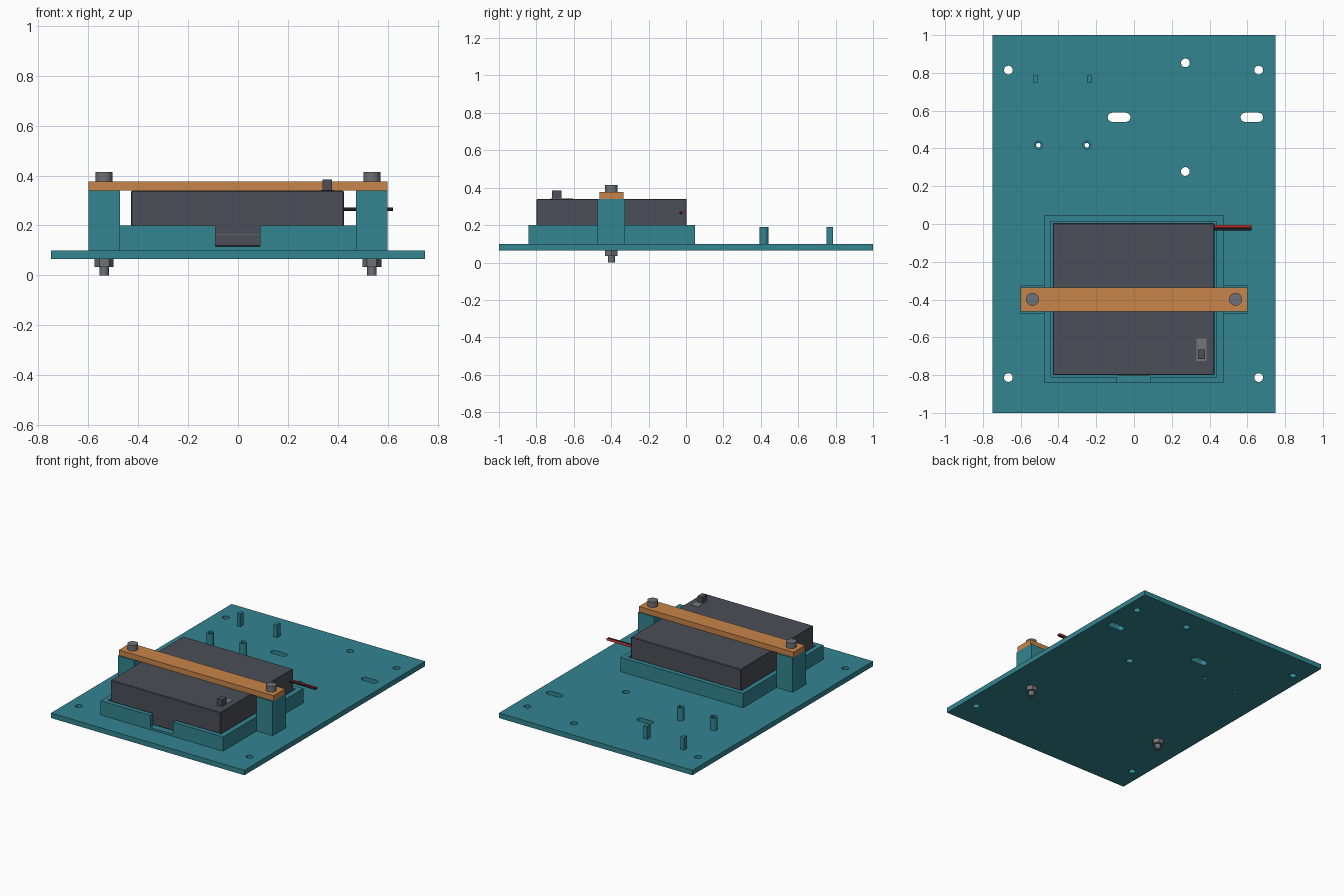
import bpy, math

if "Cube" in bpy.data.objects:
    bpy.data.objects.remove(bpy.data.objects["Cube"])


def material(name, rgb):
    m = bpy.data.materials.new(name)
    m.diffuse_color = (*rgb, 1)
    m.use_nodes = True
    m.node_tree.nodes["Principled BSDF"].inputs["Base Color"].default_value = m.diffuse_color
    return m


TEAL = material("teal plastic", (0.033, 0.235, 0.285))
ORANGE = material("orange plastic", (0.58, 0.235, 0.067))
DARK = material("dark grey plastic", (0.072, 0.077, 0.096))
GREY = material("light grey plastic", (0.18, 0.18, 0.19))
STEEL = material("steel", (0.155, 0.165, 0.18))
RED = material("red wire", (0.52, 0.03, 0.03))
BLACK = material("black wire", (0.012, 0.012, 0.014))


def finish(ob, name, mat):
    ob.name = name
    if mat:
        ob.data.materials.append(mat)
    return ob


def box(name, x0, x1, y0, y1, z0, z1, mat=None):
    bpy.ops.mesh.primitive_cube_add(size=1, location=((x0 + x1) / 2, (y0 + y1) / 2, (z0 + z1) / 2))
    ob = bpy.context.object
    ob.scale = (x1 - x0, y1 - y0, z1 - z0)
    bpy.ops.object.transform_apply(location=False, rotation=False, scale=True)
    return finish(ob, name, mat)


def cyl(name, x, y, z0, z1, r, mat=None, sides=32):
    bpy.ops.mesh.primitive_cylinder_add(vertices=sides, radius=r, depth=z1 - z0,
                                        location=(x, y, (z0 + z1) / 2))
    ob = bpy.context.object
    if sides > 8:
        bpy.ops.object.shade_smooth_by_angle()
    return finish(ob, name, mat)


def cut(target, cutters):
    for c in cutters:
        mod = target.modifiers.new("cut", 'BOOLEAN')
        mod.operation = 'DIFFERENCE'
        mod.solver = 'EXACT'
        mod.object = c
        bpy.context.view_layer.objects.active = target
        bpy.ops.object.modifier_apply(modifier=mod.name)
    for c in set(cutters):
        bpy.data.objects.remove(c)


# Base plate with round holes, slots and standoff bores
plate = box("base_plate", -0.75, 0.75, -1, 1, 0.065, 0.1, TEAL)
holes = [(-0.665, 0.815), (0.66, 0.815), (-0.665, -0.813), (0.66, -0.813), (0.272, 0.853), (0.272, 0.278)]
cutters = [cyl("hole_cutter", x, y, 0, 0.3, 0.023) for x, y in holes]
for x in (-0.079, 0.624):
    cutters.append(box("slot_cutter", x - 0.036, x + 0.036, 0.541, 0.589, 0, 0.3))
    cutters += [cyl("slot_end_cutter", x + s * 0.036, 0.565, 0, 0.3, 0.024) for s in (-1, 1)]
STANDOFFS = [(-0.506, 0.417), (-0.25, 0.417)]
cutters += [cyl("bore_cutter", x, y, 0, 0.3, 0.012, sides=24) for x, y in STANDOFFS]
cut(plate, cutters)

# Hollow standoffs and square pegs for a circuit board
for x, y in STANDOFFS:
    standoff = cyl("standoff", x, y, 0.1, 0.19, 0.024, TEAL)
    cut(standoff, [cyl("bore_cutter", x, y, 0, 0.3, 0.012, sides=24)])
for x in (-0.521, -0.235):
    box("locating_peg", x - 0.013, x + 0.013, 0.75, 0.786, 0.1, 0.19, TEAL)

# Open tray with a notch in the front wall
tray = box("battery_tray", -0.475, 0.475, -0.843, 0.047, 0.1, 0.2, TEAL)
cut(tray, [box("cavity_cutter", -0.441, 0.438, -0.811, 0.014, 0.115, 0.3),
           box("notch_cutter", -0.09, 0.088, -0.9, -0.7, 0.115, 0.3)])

# Battery case with a split line seen through the notch
case = box("battery_case", -0.429, 0.425, -0.8, 0.004, 0.115, 0.34, DARK)
bev = case.modifiers.new("edge", 'BEVEL')
bev.width = 0.004
bev.segments = 1
box("case_seam", -0.088, 0.086, -0.802, -0.799, 0.163, 0.166, GREY)

# Power switch
box("switch_plate", 0.332, 0.384, -0.724, -0.605, 0.338, 0.342, GREY)
box("switch_slider", 0.339, 0.377, -0.716, -0.665, 0.34, 0.384, DARK)

# Power leads
for name, y, mat in (("red_lead", -0.013, RED), ("black_lead", -0.028, BLACK)):
    lead = cyl(name, 0.522, y, 0.165, 0.365, 0.0075, mat, 16)
    lead.location.z = 0.265
    lead.rotation_euler.y = math.pi / 2

# Clamp posts, strap, bolts and nuts
box("clamp_strap", -0.6, 0.6, -0.463, -0.335, 0.34, 0.377, ORANGE)
for s in (-1, 1):
    xs = sorted((s * 0.474, s * 0.6))
    box("clamp_post", *xs, -0.473, -0.325, 0.1, 0.34, TEAL)
    x = s * 0.537
    cyl("bolt_head", x, -0.399, 0.377, 0.415, 0.034, STEEL)
    cyl("bolt_shaft", x, -0.399, 0, 0.377, 0.019, STEEL)
    cyl("hex_nut", x, -0.399, 0.034, 0.065, 0.038, STEEL, 6).rotation_euler.z = math.pi / 6
